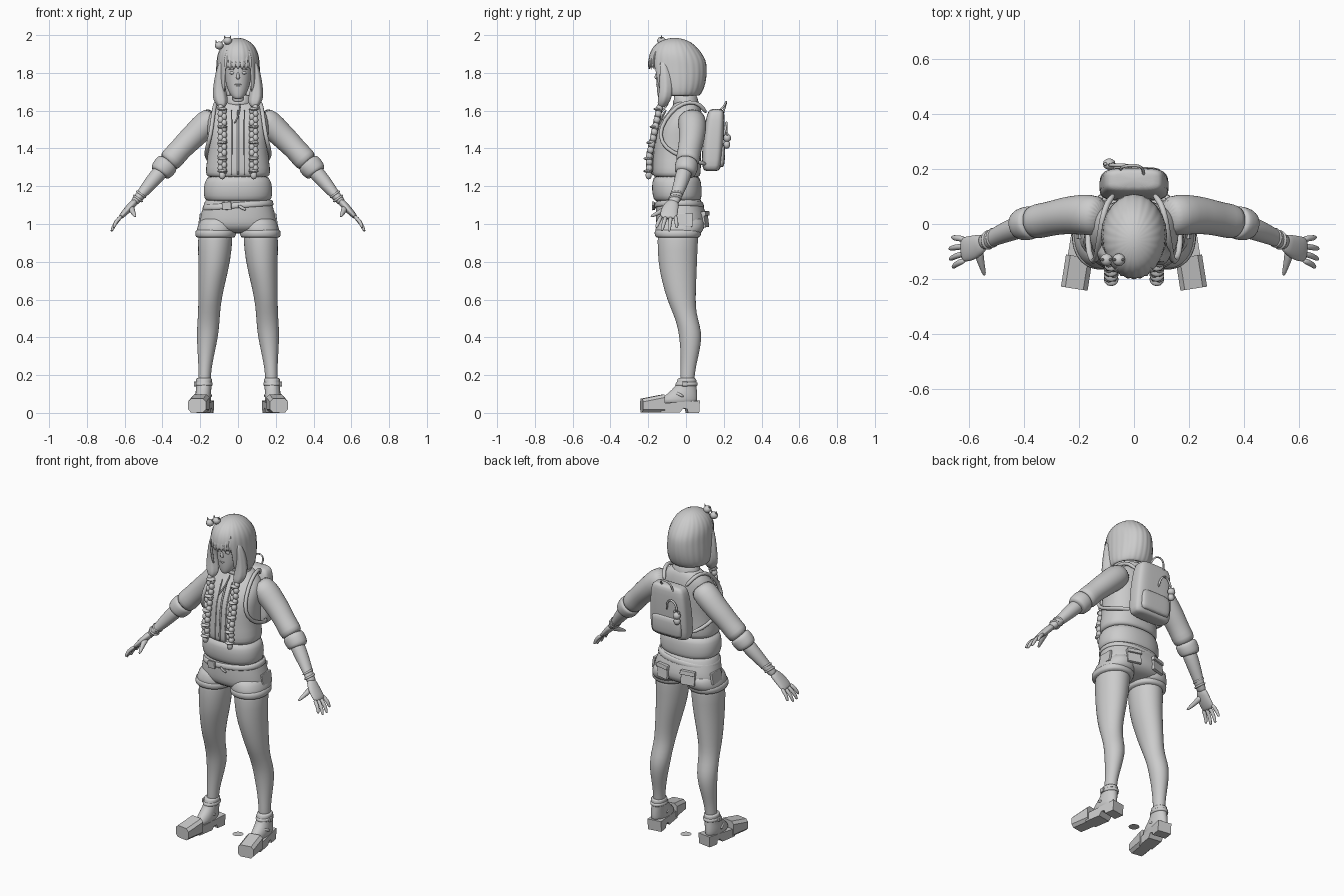
import bpy, bmesh
from math import sin, cos, pi, radians
from mathutils import Vector, Matrix

def finish(name, bm, mirror=False, sub=0, smooth=True, bevel=0, thick=0):
    bmesh.ops.recalc_face_normals(bm, faces=bm.faces)
    me = bpy.data.meshes.new(name)
    bm.to_mesh(me)
    bm.free()
    for p in me.polygons:
        p.use_smooth = smooth
    ob = bpy.data.objects.new(name, me)
    bpy.context.collection.objects.link(ob)
    if bevel:
        m = ob.modifiers.new("bevel", 'BEVEL')
        m.width, m.segments = bevel, 2
    if thick:
        m = ob.modifiers.new("solid", 'SOLIDIFY')
        m.thickness, m.offset = thick, -1
    if mirror:
        m = ob.modifiers.new("mirror", 'MIRROR')
        m.use_clip = False
        m.merge_threshold = 0.00001
    if sub:
        m = ob.modifiers.new("sub", 'SUBSURF')
        m.levels = m.render_levels = sub
    return ob

def loft(name, rings, n=24, follow=False, ref=(0, 1, 0), power=2, wave=(0, 0), tilt=0,
         caps=True, drop=None, sub=1, **kw):
    """Skin through rings (x, y, z, half width, half depth); follow turns rings along the path."""
    bm, rows = bmesh.new(), []
    pts = [Vector(r[:3]) for r in rings]
    for i, r in enumerate(rings):
        u, v = Vector((1, 0, 0)), Vector((0, 1, 0))
        if follow:
            t = (pts[min(i + 1, len(pts) - 1)] - pts[max(i - 1, 0)]).normalized()
            u = t.cross(Vector(ref)).normalized()
            v = u.cross(t)
        row = []
        for k in range(n):
            a = 2 * pi * (k + 0.5) / n
            f = 1 + wave[1] * cos(wave[0] * a)
            c, s = [abs(q) ** (2 / power) * (1 if q > 0 else -1) for q in (cos(a), sin(a))]
            p = pts[i] + u * (r[3] * c * f) + v * (r[4] * s * f)
            p.z += tilt * p.x
            row.append(bm.verts.new(p))
        rows.append(row)
    for a, b in zip(rows, rows[1:]):
        for k in range(n):
            bm.faces.new((a[k], a[(k + 1) % n], b[(k + 1) % n], b[k]))
    if caps:
        bm.faces.new(rows[0])
        bm.faces.new(rows[-1])
    if drop:
        bmesh.ops.delete(bm, geom=[f for f in bm.faces if drop(f.calc_center_median())], context='FACES')
    return finish(name, bm, sub=sub, **kw)

def balls(name, items, seg=12, **kw):
    bm = bmesh.new()
    for loc, size in items:
        bmesh.ops.create_uvsphere(bm, u_segments=seg, v_segments=seg // 2 + 2, radius=1,
                                  matrix=Matrix.Translation(loc) @ Matrix.Diagonal((*size, 1)))
    return finish(name, bm, **kw)

def box(name, loc, size, rot=(0, 0, 0), **kw):
    bm = bmesh.new()
    m = Matrix.Translation(loc)
    for a, ax in zip(rot, 'XYZ'):
        m = m @ Matrix.Rotation(radians(a), 4, ax)
    bmesh.ops.create_cube(bm, size=1, matrix=m @ Matrix.Diagonal((*size, 1)))
    return finish(name, bm, smooth=False, bevel=0.004, **kw)

def prism(name, profile, half, origin, turn, chamfer=0, **kw):
    """Side profile (y, z) extruded in x, turned about z at origin."""
    bm = bmesh.new()
    m = Matrix.Translation(origin) @ Matrix.Rotation(radians(turn), 4, 'Z')
    f = bm.faces.new([bm.verts.new((-half, y, z)) for y, z in profile])
    g = bmesh.ops.extrude_face_region(bm, geom=[f])
    bmesh.ops.translate(bm, vec=(2 * half, 0, 0), verts=[e for e in g['geom'] if isinstance(e, bmesh.types.BMVert)])
    if chamfer:
        es = [e for e in bm.edges if abs(e.verts[0].co.x - e.verts[1].co.x) < 1e-5
              and abs(e.verts[0].co.y - e.verts[1].co.y) > 0.05]
        bmesh.ops.bevel(bm, geom=es, offset=chamfer, segments=1, affect='EDGES')
    bm.transform(m)
    return finish(name, bm, smooth=False, **kw)

def pipe(name, pts, r, ref=(1, 0, 0), flat=1, **kw):
    return loft(name, [(*p, r, r * flat) for p in pts], n=8, follow=True, ref=ref, **kw)

# Head, face and neck
loft("head", [(0, -.128, 1.66, .015, .015), (0, -.115, 1.675, .035, .035), (0, -.095, 1.71, .055, .06),
              (0, -.08, 1.75, .067, .077), (0, -.07, 1.80, .074, .088), (0, -.06, 1.87, .08, .1),
              (0, -.055, 1.93, .07, .085), (0, -.055, 1.955, .04, .05)])
loft("neck", [(0, .005, 1.58, .06, .055), (0, -.01, 1.66, .045, .045), (0, -.04, 1.75, .045, .05)])
balls("eye", [((.03, -.146, 1.80), (.015, .008, .008))], mirror=True)
balls("eyebrow", [((.032, -.149, 1.817), (.018, .006, .003))], mirror=True)
loft("nose", [(0, -.15, 1.81, .005, .006), (0, -.157, 1.785, .008, .009), (0, -.158, 1.772, .012, .011),
              (0, -.152, 1.765, .006, .006)], n=10)
balls("lips", [((0, -.15, 1.738), (.02, .008, .004)), ((0, -.149, 1.73), (.016, .008, .005))])

# Bob hair with a face opening, fringe and front locks
loft("bob_hair", [(0, -.04, 1.675, .108, .108), (0, -.04, 1.70, .118, .128), (0, -.04, 1.745, .12, .143),
                  (0, -.042, 1.79, .118, .151), (0, -.045, 1.828, .115, .154), (0, -.047, 1.865, .113, .152),
                  (0, -.055, 1.905, .107, .138), (0, -.06, 1.945, .087, .11), (0, -.06, 1.972, .056, .072),
                  (0, -.06, 1.986, .015, .02)], n=72, wave=(24, .012), thick=.012,
     drop=lambda c: c.z < 1.826 and ((abs(c.x) < .074 and c.y < -.1) or c.z < 1.676))
for i in range(-3, 4):
    x = i * .021
    loft("fringe_lock", [(x * .5, -.14, 1.955, .008, .005), (x * .85, -.18 + abs(x) * .3, 1.91, .013, .007),
                         (x, -.198 + x * x * 6, 1.86, .014, .007), (x * 1.03, -.196 + x * x * 7, 1.815, .004, .003)],
         n=8, follow=True)
loft("side_lock", [(.085, -.12, 1.87, .012, .02), (.098, -.11, 1.80, .022, .03), (.1, -.105, 1.73, .03, .036),
                   (.096, -.11, 1.675, .04, .038), (.088, -.12, 1.64, .034, .033), (.085, -.13, 1.615, .014, .016)],
     n=24, wave=(6, .05), mirror=True)

# Long braids of overlapping lobes, ties and tassel ends
braid = []
for i in range(22):
    t = i / 21
    braid.append(((.083 + .009 * (-1) ** i, -.14 - .055 * min(1, t * 1.3), 1.615 - .335 * t), (.016, .018, .02)))
balls("braid", braid, mirror=True)
bands = [((.083, -.145 - .055 * min(1, t * 1.3), 1.615 - .335 * t), (.027, .026, .009)) for t in (.02, .3, .55, .8, 1)]
balls("braid_tie", bands, mirror=True)
loft("braid_tassel", [(.083, -.197, 1.28, .012, .012), (.083, -.198, 1.26, .022, .02), (.083, -.198, 1.235, .012, .012)],
     n=12, mirror=True)

# Hair baubles with small ears
for x, z in ((-.1, 1.945), (-.055, 1.97)):
    balls("hair_bauble", [((x, -.13, z), (.023, .023, .021))])
    for s in (-1, 1):
        loft("bauble_ear", [(x + s * .012, -.13, z + .012, .008, .006), (x + s * .018, -.13, z + .029, .001, .001)],
             n=6, sub=0)

# Sweater, vest, collar
loft("sweater_hem", [(0, -.045, 1.115, .16, .115), (0, -.045, 1.13, .178, .126), (0, -.048, 1.17, .184, .133),
                     (0, -.05, 1.22, .178, .13), (0, -.05, 1.27, .16, .12)], n=32, power=2.3)
loft("vest", [(0, -.05, 1.245, .155, .115), (0, -.05, 1.255, .168, .126), (0, -.05, 1.29, .173, .13),
              (0, -.047, 1.38, .156, .125), (0, -.04, 1.48, .163, .128), (0, -.022, 1.55, .163, .11),
              (0, -.003, 1.60, .145, .085), (0, .005, 1.64, .1, .066), (0, 0, 1.66, .06, .055)], n=32, power=2.3)
loft("collar", [(0, .0, 1.625, .085, .07), (0, -.003, 1.65, .085, .07), (0, -.008, 1.685, .07, .064)],
     n=24, caps=False, thick=.012, drop=lambda c: c.y < -.06 and c.z > 1.64 and abs(c.x) < .02)
placket = [(-.105, 1.61), (-.14, 1.54), (-.169, 1.48), (-.174, 1.38), (-.181, 1.29), (-.176, 1.255)]
pipe("vest_placket", [(0, y, z) for y, z in placket], .006, ref=(0, 1, 0))
pipe("vest_edge", [(.034, y + .004, z) for y, z in placket], .004, ref=(0, 1, 0), mirror=True)
pipe("neck_cord", [(.01, -.09, 1.64), (.012, -.125, 1.60), (-.005, -.155, 1.56), (-.02, -.168, 1.53)], .005)

# Sleeves, cuffs and forearms
loft("sleeve", [(.11, .025, 1.575, .06, .07), (.165, .035, 1.535, .074, .076), (.225, .033, 1.475, .066, .07),
                (.265, .028, 1.437, .065, .066), (.31, .018, 1.39, .059, .062), (.35, .01, 1.345, .064, .064),
                (.375, .005, 1.32, .058, .058)], follow=True, mirror=True)
loft("sleeve_cuff", [(.365, .008, 1.33, .055, .055), (.375, .005, 1.318, .064, .062), (.398, 0, 1.292, .063, .061),
                     (.416, -.004, 1.272, .057, .056), (.418, -.005, 1.268, .04, .04)], follow=True, mirror=True)
loft("forearm", [(.38, 0, 1.31, .042, .042), (.43, -.015, 1.255, .041, .042), (.48, -.035, 1.195, .034, .036),
                 (.53, -.058, 1.135, .023, .029), (.56, -.072, 1.105, .021, .03)], follow=True, mirror=True)
for x, y, z in ((.513, -.05, 1.157), (.53, -.058, 1.135)):
    loft("bracelet", [(x - .005, y, z + .007, .028, .032), (x, y, z, .034, .038), (x + .005, y, z - .007, .028, .032)],
         follow=True, mirror=True)

# Hands
loft("palm", [(.54, -.062, 1.125, .02, .028), (.565, -.077, 1.098, .02, .04), (.59, -.088, 1.07, .019, .047),
              (.618, -.093, 1.04, .014, .046), (.628, -.094, 1.03, .008, .04)], n=16, follow=True, mirror=True)
for k, (x, y, z) in enumerate(((.66, -.158, .98), (.671, -.129, .962), (.672, -.09, .96), (.662, -.048, .978))):
    b = Vector((.612, -.13 + k * .025, 1.045))
    e = Vector((x, y, z))
    mid = b.lerp(e, .55) + Vector((.009, 0, .004))
    loft("finger", [(*b, .012, .0125), (*mid, .0105, .011), (*b.lerp(e, .9), .009, .009), (*e, .004, .004)],
         n=10, follow=True, mirror=True)
loft("thumb", [(.565, -.085, 1.09, .018, .018), (.562, -.12, 1.073, .017, .016), (.552, -.155, 1.055, .011, .012),
               (.545, -.18, 1.042, .008, .008), (.543, -.187, 1.039, .003, .003)], n=10, follow=True, ref=(0, 0, 1), mirror=True)

# Shorts with cuffs, belt and pockets
loft("shorts_hips", [(0, -.04, 1.15, .163, .112), (0, -.038, 1.12, .177, .122), (0, -.028, 1.06, .195, .133),
                     (0, -.022, 1.01, .207, .138), (0, -.025, .975, .205, .125), (0, -.03, .95, .16, .08)], n=32, power=2.3)
loft("shorts_leg", [(.1, -.025, 1.05, .085, .11), (.112, -.028, 1.0, .1, .13), (.116, -.037, .965, .104, .127),
                    (.118, -.042, .94, .105, .122)], mirror=True, power=2.2)
loft("shorts_cuff", [(.118, -.042, .972, .098, .118), (.118, -.042, .967, .108, .126), (.119, -.044, .935, .109, .123),
                     (.119, -.044, .924, .102, .116)], mirror=True, power=2.2)
loft("belt", [(0, -.036, 1.085, .18, .124), (0, -.036, 1.083, .191, .134), (0, -.037, 1.113, .186, .13),
              (0, -.037, 1.115, .175, .12)], n=32, power=2.3, tilt=.07, caps=False)
box("belt_buckle", (-.06, -.172, 1.096), (.05, .014, .042), (0, -5, -5))
pipe("belt_tail", [(0, -.175, 1.10), (.02, -.178, 1.085), (.045, -.176, 1.075)], .009, ref=(0, 1, 0), flat=.5)
box("back_pocket", (.085, .1, 1.025), (.085, .018, .085), (8, 0, -14), mirror=True)
box("back_pocket_flap", (.085, .105, 1.055), (.09, .02, .025), (8, 0, -14), mirror=True)
box("side_pocket", (.199, -.01, 1.02), (.016, .09, .07), (0, -8, 0), mirror=True)

# Legs
loft("leg", [(.115, -.04, .99, .09, .11), (.121, -.044, .92, .093, .108), (.125, -.045, .8, .085, .104),
             (.138, -.037, .7, .073, .092), (.149, -.025, .6, .062, .076), (.153, -.008, .53, .058, .062),
             (.158, .015, .46, .059, .06), (.162, .024, .4, .056, .06), (.168, .022, .33, .047, .051),
             (.173, .014, .26, .037, .042), (.177, .008, .2, .033, .037), (.178, .006, .12, .033, .037)], mirror=True)

# Shoes: ankle boot, sole with heel, angular toe block
loft("boot_upper", [(.184, -.04, .04, .04, .1), (.185, -.035, .075, .043, .095), (.184, -.018, .105, .042, .078),
                    (.181, -.002, .135, .04, .058), (.18, .004, .165, .043, .052), (.18, .005, .182, .043, .05),
                    (.18, .005, .185, .035, .04)], mirror=True)
foot = (.18, 0, 0)
prism("boot_sole", [(-.14, .002), (-.04, .002), (-.02, .025), (0, .02), (.005, 0), (.064, 0), (.068, .065), (.0, .06), (-.14, .05)],
      .042, foot, 9, mirror=True)
prism("toe_block", [(-.238, .003), (-.238, .075), (-.12, .098), (-.12, .003)], .049, foot, 9, chamfer=.016, mirror=True)
loft("ankle_strap", [(.181, .002, .142, .04, .054), (.181, .002, .144, .047, .061), (.18, .004, .162, .047, .058),
                     (.18, .004, .164, .04, .05)], mirror=True)
box("strap_buckle", (.228, -.005, .153), (.012, .028, .026), mirror=True)
pipe("instep_strap", [(.142, -.01, .085), (.15, -.05, .105), (.188, -.075, .112), (.222, -.05, .105), (.227, -.01, .085)],
     .009, ref=(0, 0, 1))  .modifiers.new("mirror", 'MIRROR')

# Backpack with pocket, straps, handle loop and hanging charm
loft("backpack", [(0, .135, 1.28, .1, .03), (0, .135, 1.288, .122, .046), (0, .137, 1.33, .127, .055),
                  (0, .145, 1.45, .124, .056), (0, .155, 1.56, .114, .05), (0, .16, 1.598, .102, .042),
                  (0, .161, 1.61, .08, .028)], n=32, power=4)
loft("pack_pocket", [(0, .175, 1.30, .09, .02), (0, .18, 1.31, .1, .025), (0, .186, 1.40, .1, .023),
                     (0, .186, 1.425, .09, .015)], n=24, power=4)
pipe("pack_strap", [(.07, .11, 1.585), (.1, .075, 1.635), (.115, .02, 1.65), (.125, -.05, 1.625), (.135, -.115, 1.55),
                    (.145, -.145, 1.47), (.165, -.11, 1.40), (.17, -.03, 1.36), (.15, .06, 1.33), (.11, .11, 1.315)],
     .012, mirror=True)
pipe("handle_loop", [(.035, .165, 1.59), (.035, .2, 1.62), (.02, .212, 1.645), (-.01, .214, 1.65), (-.04, .21, 1.635),
                     (-.05, .2, 1.60), (-.05, .19, 1.56)], .006, ref=(0, 1, .3))
pipe("charm_cord", [(-.01, .2, 1.46), (-.015, .212, 1.52), (-.05, .215, 1.545), (-.082, .213, 1.52), (-.09, .215, 1.47)],
     .007, ref=(0, 1, 0))
balls("charm", [((-.09, .218, 1.455), (.023, .021, .022)), ((-.09, .216, 1.42), (.02, .018, .022)),
                ((-.104, .218, 1.476), (.007, .006, .01)), ((-.076, .218, 1.476), (.007, .006, .01))])

# Small ground disc between the feet
bm = bmesh.new()
bmesh.ops.create_circle(bm, cap_ends=True, segments=24, radius=.03)
finish("ground_disc", bm, smooth=False)
